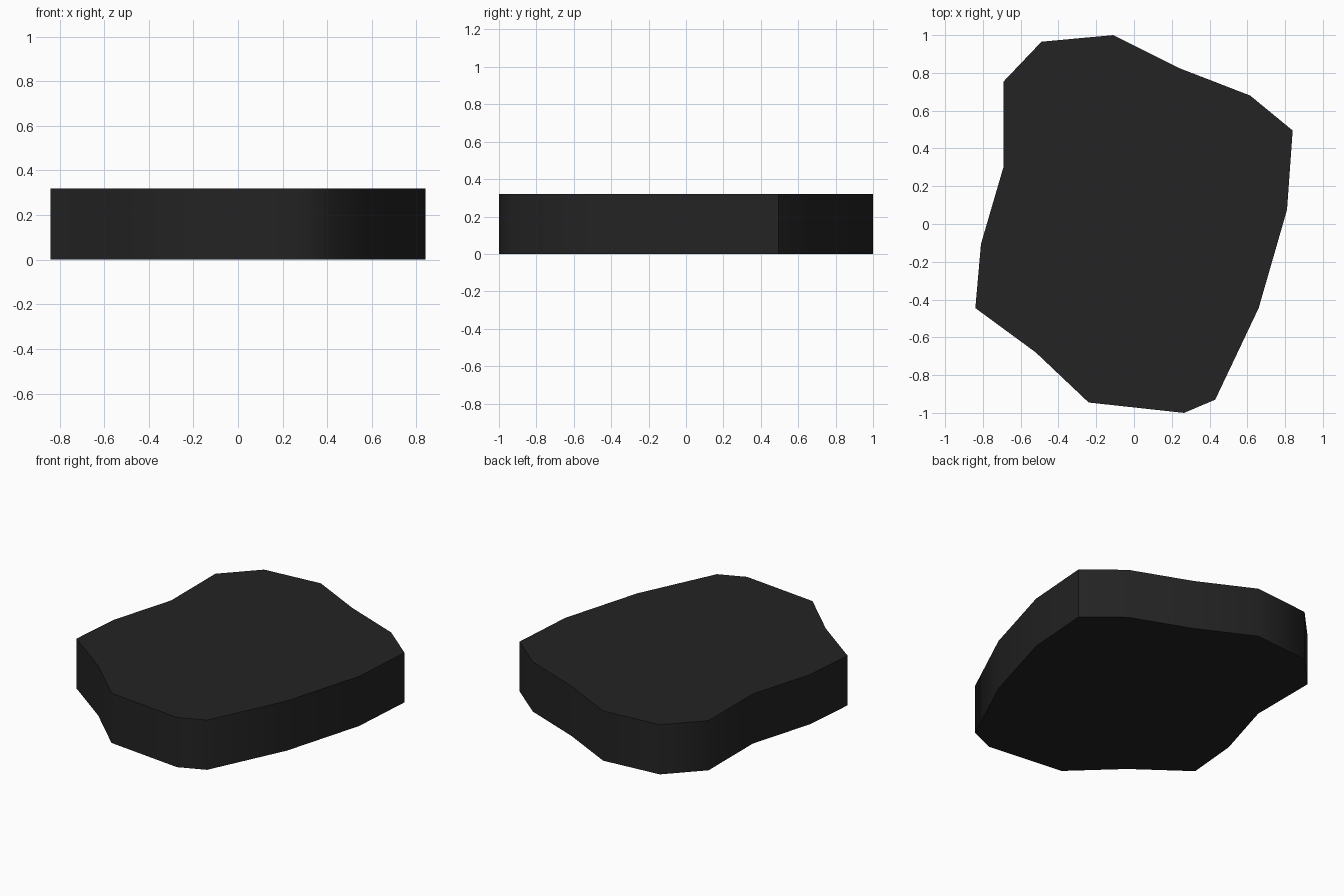
import bpy, bmesh, math

if "Cube" in bpy.data.objects:
    bpy.data.objects.remove(bpy.data.objects["Cube"])

HEIGHT = 0.32

# Irregular outline of the slab, clockwise seen from above
outline = [(-0.69, 0.755), (-0.49, 0.965), (-0.11, 1.0), (0.24, 0.825), (0.615, 0.68),
           (0.84, 0.495), (0.81, 0.075), (0.66, -0.445), (0.43, -0.93), (0.265, -1.0),
           (-0.24, -0.945), (-0.52, -0.68), (-0.84, -0.445), (-0.81, -0.105), (-0.69, 0.305)]

# Dark stone colour
stone = bpy.data.materials.new("dark_stone")
stone.diffuse_color = (0.017, 0.017, 0.017, 1)
stone.use_nodes = True
stone.node_tree.nodes["Principled BSDF"].inputs["Base Color"].default_value = stone.diffuse_color

# Extrude the outline into a flat-topped slab
bm = bmesh.new()
base = bm.faces.new([bm.verts.new((x, y, 0)) for x, y in outline])
top = bmesh.ops.extrude_face_region(bm, geom=[base], use_keep_orig=True)
bmesh.ops.translate(bm, vec=(0, 0, HEIGHT),
                    verts=[g for g in top["geom"] if isinstance(g, bmesh.types.BMVert)])
bmesh.ops.recalc_face_normals(bm, faces=bm.faces[:])
mesh = bpy.data.meshes.new("stone_slab")
bm.to_mesh(mesh)
bm.free()
mesh.materials.append(stone)
slab = bpy.data.objects.new("stone_slab", mesh)
bpy.context.collection.objects.link(slab)

# Soft side walls, crisp rims and sharp corners
bpy.context.view_layer.objects.active = slab
slab.select_set(True)
bpy.ops.object.shade_smooth_by_angle(angle=math.radians(50))
